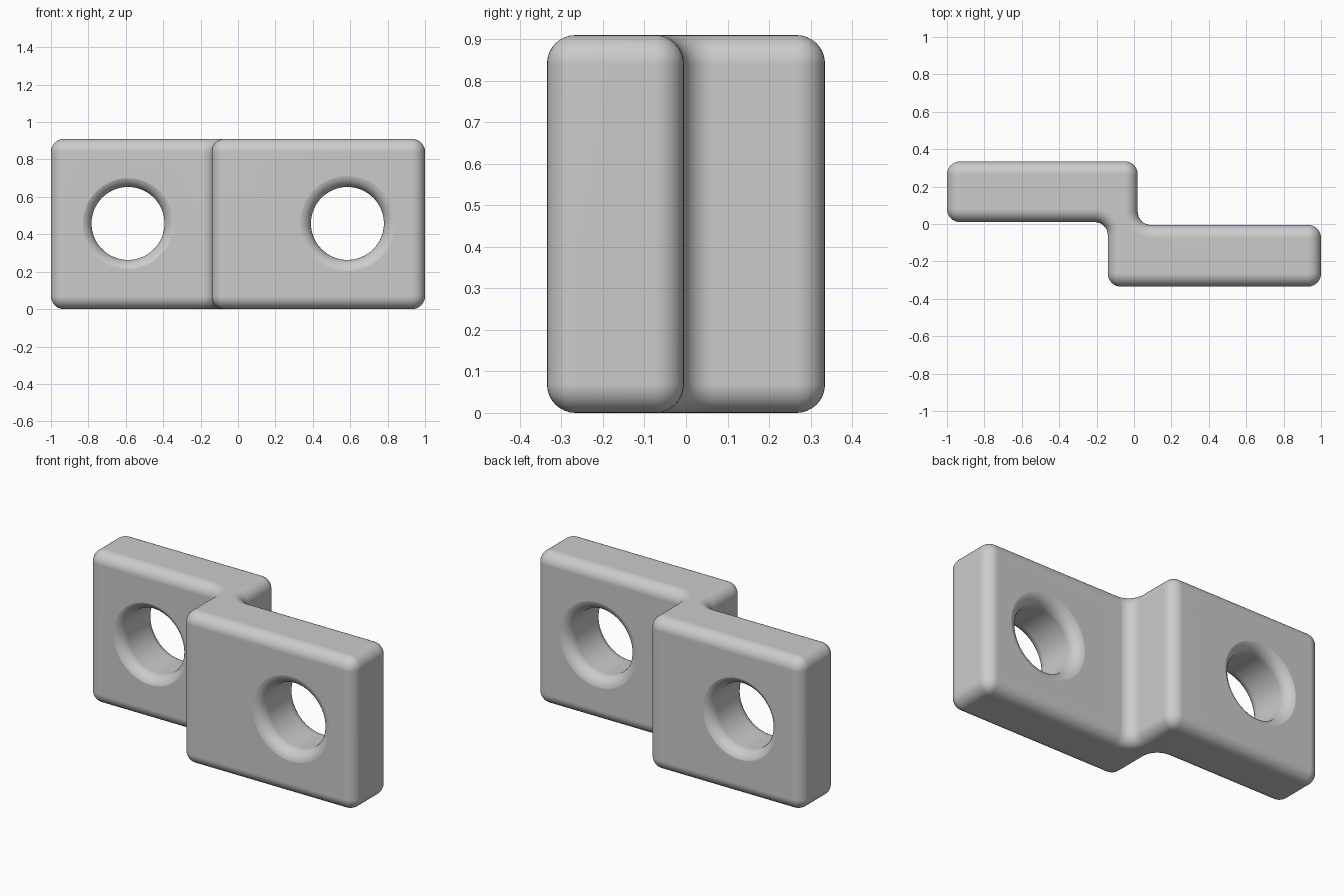
import bpy
import bmesh
from math import cos, sin, pi
from mathutils import Matrix, Vector

cube = bpy.data.objects.get("Cube")
if cube:
    bpy.data.objects.remove(cube)

HEIGHT, ROUND = 0.91, 0.07
HOLE_R, HOLE_Z = 0.195, 0.458
HALF_THICK = 0.165

grey = bpy.data.materials.new("plain grey")
grey.use_nodes = True
grey.diffuse_color = (0.6, 0.6, 0.6, 1)
grey.node_tree.nodes["Principled BSDF"].inputs["Base Color"].default_value = (0.6, 0.6, 0.6, 1)


def make_object(name, bm):
    bmesh.ops.recalc_face_normals(bm, faces=bm.faces)
    for face in bm.faces:
        face.smooth = True
    mesh = bpy.data.meshes.new(name)
    bm.to_mesh(mesh)
    bm.free()
    mesh.materials.append(grey)
    obj = bpy.data.objects.new(name, mesh)
    bpy.context.collection.objects.link(obj)
    return obj


def round_edges(bm, edges, radius):
    bmesh.ops.bevel(bm, geom=edges, offset=radius, segments=8, profile=0.5,
                    affect='EDGES', clamp_overlap=False)


# Stepped plate: extruded outline, upright corners rounded, then both rims
outline = [(-1, 0.01), (-0.14, 0.01), (-0.14, -0.335), (1, -0.335),
           (1, -0.005), (0.02, -0.005), (0.02, 0.335), (-1, 0.335)]
bm = bmesh.new()
base = bm.faces.new([bm.verts.new((x, y, 0)) for x, y in outline])
top = bmesh.ops.extrude_face_region(bm, geom=[base], use_keep_orig=True)["geom"]
bmesh.ops.translate(bm, vec=(0, 0, HEIGHT),
                    verts=[v for v in top if isinstance(v, bmesh.types.BMVert)])
bmesh.ops.recalc_face_normals(bm, faces=bm.faces)
round_edges(bm, [e for e in bm.edges
                 if abs(e.verts[0].co.z - e.verts[1].co.z) > 0.5], ROUND)
round_edges(bm, [e for e in bm.edges
                 if abs(e.verts[0].co.z - e.verts[1].co.z) < 0.01], ROUND - 0.001)
bracket = make_object("stepped_bracket", bm)


# Spool-shaped cutter: straight bore flaring into rounded rims
def hole_cutter(x, y):
    flare = HOLE_R + ROUND
    arc = [(flare - ROUND * cos(a), HALF_THICK + 0.001 - ROUND + ROUND * sin(a))
           for a in [i * pi / 16 for i in range(9)]]
    half = arc + [(flare, 0.3), (0, 0.3)]
    profile = [(r, -d) for r, d in reversed(half)] + half
    bm = bmesh.new()
    verts = [bm.verts.new((r, d, 0)) for r, d in profile]
    edges = [bm.edges.new(pair) for pair in zip(verts, verts[1:])]
    bmesh.ops.spin(bm, geom=verts + edges, cent=(0, 0, 0), axis=(0, 1, 0),
                   angle=2 * pi, steps=64, use_duplicate=False)
    bmesh.ops.remove_doubles(bm, verts=bm.verts, dist=0.0001)
    bmesh.ops.transform(bm, matrix=Matrix.Translation(Vector((x, y, HOLE_Z))),
                        verts=bm.verts)
    cutter = make_object("hole_cutter", bm)
    cutter.hide_render = True
    return cutter


# Bore one hole through each plate
bpy.context.view_layer.objects.active = bracket
bracket.select_set(True)
for x, y in [(-0.588, 0.1725), (0.585, -0.17)]:
    cutter = hole_cutter(x, y)
    cut = bracket.modifiers.new("hole", 'BOOLEAN')
    cut.operation = 'DIFFERENCE'
    cut.solver = 'EXACT'
    cut.object = cutter
    bpy.ops.object.modifier_apply(modifier=cut.name)
    bpy.data.objects.remove(cutter)

# Smooth rounds with clean flat faces
bpy.ops.object.shade_smooth_by_angle(angle=pi / 5)
weighted = bracket.modifiers.new("clean_shading", 'WEIGHTED_NORMAL')
weighted.keep_sharp = True
